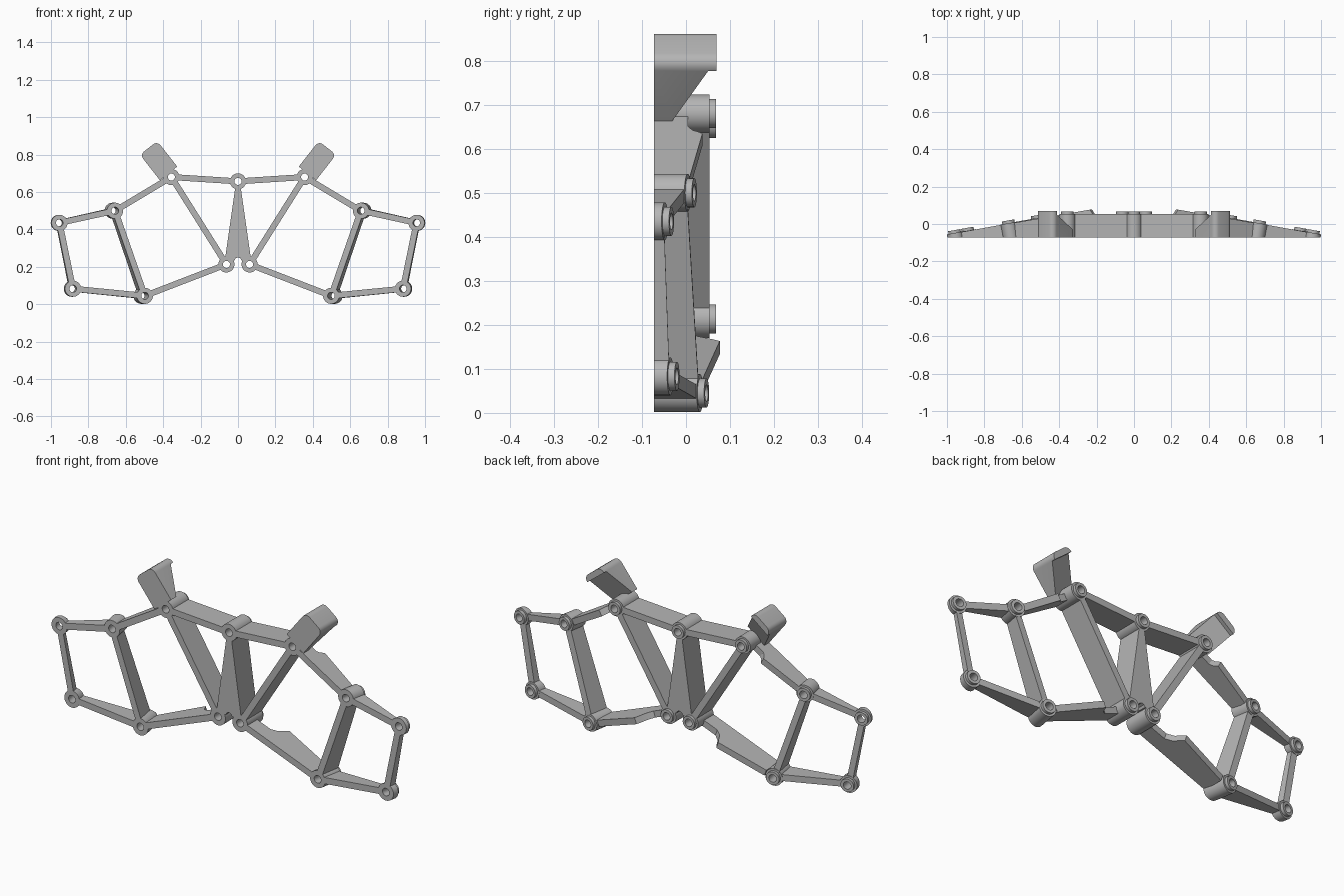
import bpy, bmesh, math
from mathutils import Vector

if "Cube" in bpy.data.objects:
    bpy.data.objects.remove(bpy.data.objects["Cube"])

grey = bpy.data.materials.new("light_grey")
grey.use_nodes = True
grey.diffuse_color = (0.46, 0.46, 0.46, 1)
grey.node_tree.nodes["Principled BSDF"].inputs["Base Color"].default_value = (0.46, 0.46, 0.46, 1)

FRONT, FLAT, LEAN = -0.073, 0.053, 0.175
BOSS_R, RING_R, HOLE_R = 0.043, 0.033, 0.019

# Pin positions (x, z) on the left half
PINS = {
    "top_centre": (0.0, 0.657), "top_inner": (0.356, 0.68), "top_outer": (0.657, 0.5),
    "tip_upper": (0.954, 0.435), "tip_lower": (0.882, 0.083),
    "bottom_outer": (0.498, 0.045), "bottom_inner": (0.062, 0.213),
}
TILTED = ("top_outer", "tip_upper", "tip_lower", "bottom_outer")


def sloped_back(x):
    """Depth of the tapering back of the wings."""
    return 0.117 - LEAN * x


def finish(bm, name, mirror=True):
    bmesh.ops.recalc_face_normals(bm, faces=bm.faces)
    mesh = bpy.data.meshes.new(name)
    bm.to_mesh(mesh)
    bm.free()
    mesh.materials.append(grey)
    obj = bpy.data.objects.new(name, mesh)
    bpy.context.collection.objects.link(obj)
    if mirror:
        obj.modifiers.new("mirror", 'MIRROR').use_mirror_merge = False
    bpy.ops.object.select_all(action='DESELECT')
    obj.select_set(True)
    bpy.context.view_layer.objects.active = obj
    bpy.ops.object.shade_smooth_by_angle(angle=math.radians(30))
    return obj


def boss(name, pin, tilted):
    """Hollow pin socket with a raised rim at the back."""
    cx, cz = pin
    lean = LEAN if tilted else 0
    body = sloped_back(cx) + 0.002 if tilted else FLAT
    rim = body + 0.015
    section = [(HOLE_R, FRONT), (BOSS_R, FRONT), (BOSS_R, body),
               (RING_R, body), (RING_R, rim), (HOLE_R, rim)]
    bm = bmesh.new()
    steps = 32
    rings = []
    for i in range(steps):
        a = math.tau * i / steps
        ring = []
        for r, h in section:
            dx = r * math.cos(a)
            y = h if h == FRONT else h - lean * dx
            ring.append(bm.verts.new((cx + dx + lean * (h - FRONT), y, cz + r * math.sin(a))))
        rings.append(ring)
    n = len(section)
    for i in range(steps):
        p, q = rings[i], rings[(i + 1) % steps]
        for j in range(n):
            k = (j + 1) % n
            bm.faces.new((p[j], p[k], q[k], q[j]))
    finish(bm, name, mirror=cx > 0)


def bar(name, a, b, back, width, lean=0.0, round_end=0.0, mirror=True):
    """Bar from a to b; back lists (distance, depth) along its length."""
    a, b = Vector(a), Vector(b)
    d = (b - a).normalized()
    side = Vector((-d.y, d.x)) * width / 2
    profile = [(back[0][0], FRONT)] + back + [(back[-1][0], FRONT)]
    bm = bmesh.new()
    walls = []
    for s in (-1, 1):
        wall = []
        for t, y in profile:
            p = a + d * t + side * s
            wall.append(bm.verts.new((p.x + lean * (y - FRONT), y, p.y)))
        bm.faces.new(wall)
        walls.append(wall)
    n = len(profile)
    for j in range(n):
        k = (j + 1) % n
        bm.faces.new((walls[0][j], walls[0][k], walls[1][k], walls[1][j]))
    if round_end:
        corners = [e for e in bm.edges for w in walls if set(e.verts) == {w[-1], w[-2]}]
        bmesh.ops.bevel(bm, geom=corners, offset=round_end, segments=6,
                        profile=0.5, affect='EDGES')
    finish(bm, name, mirror)


def wing_bar(name, start, end, lean, relief=None):
    """Bar between two pins following the sloped back, with an optional low start."""
    a, b = Vector(PINS[start]), Vector(PINS[end])
    length = (b - a).length
    dx = (b.x - a.x) / length
    depth = lambda t: sloped_back(a.x + dx * t)
    gap = 0.03
    if relief:
        low, t0, t1 = relief
        mid = (t0 + t1) / 2
        rise = depth(t1) - low
        back = [(gap, low), (t0, low), (mid, low + rise * 0.3),
                (mid + (t1 - mid) * 0.6, low + rise * 0.75), (t1, depth(t1))]
    else:
        back = [(gap, depth(gap))]
    back.append((length - gap, depth(length - gap)))
    bar(name, a, b, back, 0.032, lean)


def flat_bar(name, start, end):
    a, b = Vector(PINS[start]), Vector(PINS[end])
    bar(name, a, b, [(0.03, FLAT), ((b - a).length - 0.03, FLAT)], 0.032)


# Pin sockets
for key, pin in PINS.items():
    boss(key + "_socket", pin, key in TILTED)

# Full-depth inner bars
flat_bar("top_bar", "top_centre", "top_inner")
flat_bar("inner_diagonal", "top_inner", "bottom_inner")

# Tapering wing bars
wing_bar("shoulder_bar", "top_inner", "top_outer", 0, (0.005, 0.085, 0.115))
wing_bar("lower_bar", "bottom_inner", "bottom_outer", 0, (0.005, 0.12, 0.18))
wing_bar("outer_strut", "top_outer", "bottom_outer", LEAN)
wing_bar("tip_strut", "tip_upper", "tip_lower", LEAN)
wing_bar("tip_upper_bar", "top_outer", "tip_upper", LEAN)
wing_bar("tip_lower_bar", "bottom_outer", "tip_lower", LEAN)

# Upper tabs: wedge growing to a full-depth lip
bar("upper_tab", PINS["top_inner"], (0.478, 0.836),
    [(0.025, -0.031), (0.168, 0.05), (0.168, 0.069), (0.198, 0.069)],
    0.118, round_end=0.028)

# Central wedge with an arched notch at its foot
half = [(0.014, 0.63), (0.068, 0.25), (0.032, 0.235), (0.018, 0.235), (0.012, 0.246)]
outline = half + [(0, 0.251)] + [(-x, z) for x, z in reversed(half)]
bm = bmesh.new()
face = bm.faces.new([bm.verts.new((x, FRONT, z)) for x, z in outline])
new = bmesh.ops.extrude_face_region(bm, geom=[face])["geom"]
bmesh.ops.translate(bm, vec=(0, FLAT - FRONT, 0),
                    verts=[g for g in new if isinstance(g, bmesh.types.BMVert)])
finish(bm, "central_wedge", mirror=False)
